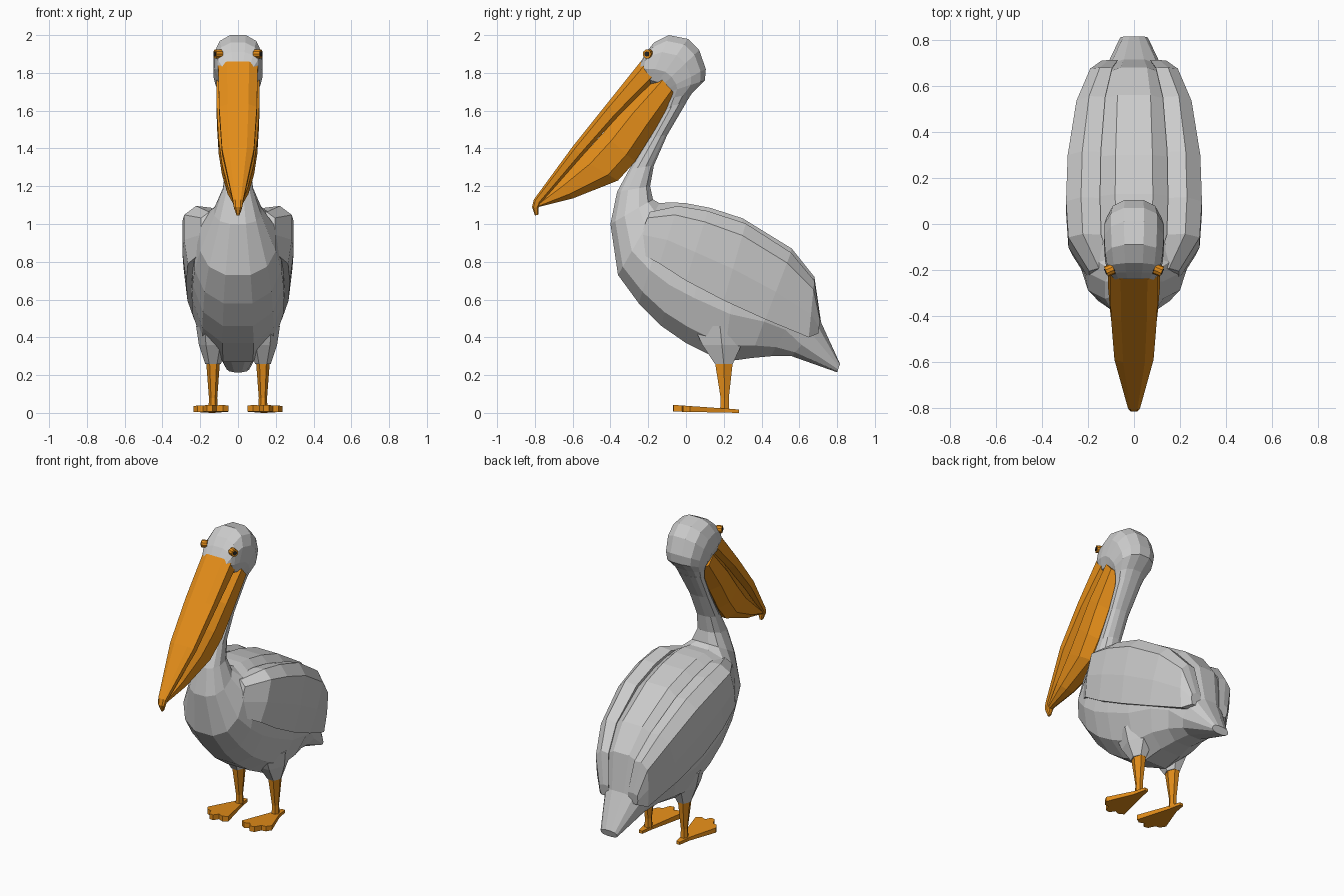
import bpy, bmesh, math
from mathutils import Vector


def material(name, rgb):
    m = bpy.data.materials.new(name)
    m.diffuse_color = (*rgb, 1)
    return m


ORANGE = material("orange", (0.78, 0.27, 0.01))
DARK = material("dark", (0.02, 0.02, 0.02))


def loft(name, rings, mat=None):
    """Skin closed rings of equal point count and cap both ends."""
    bm = bmesh.new()
    loops = [[bm.verts.new(p) for p in r] for r in rings]
    n = len(loops[0])
    for a, b in zip(loops, loops[1:]):
        for i in range(n):
            j = (i + 1) % n
            bm.faces.new((a[i], a[j], b[j], b[i]))
    bm.faces.new(loops[0][::-1])
    bm.faces.new(loops[-1])
    bmesh.ops.recalc_face_normals(bm, faces=bm.faces)
    me = bpy.data.meshes.new(name)
    bm.to_mesh(me)
    bm.free()
    ob = bpy.data.objects.new(name, me)
    bpy.context.collection.objects.link(ob)
    if mat:
        me.materials.append(mat)
    return ob


def section(by, bz, ty, tz, w, n=12, e=2.4):
    """Rounded-box ring between a bottom and a top point, w = half width."""
    mid = Vector((0, (by + ty) / 2, (bz + tz) / 2))
    up = Vector((0, (ty - by) / 2, (tz - bz) / 2))
    k = math.cos(math.pi / n) ** (2 / e)
    pts = []
    for i in range(n):
        a = 2 * math.pi * (i + 0.5) / n
        u, v = (math.copysign(abs(f) ** (2 / e), f) / k for f in (math.cos(a), math.sin(a)))
        pts.append(mid + up * v + Vector((w * u, 0, 0)))
    return pts


def mirrored(ob):
    ob.modifiers.new("mirror", 'MIRROR')
    return ob


# Body and neck: bottom y, z, top y, z, half width
body = [
    (0.80, 0.215, 0.815, 0.26, 0.06), (0.56, 0.30, 0.715, 0.48, 0.13),
    (0.45, 0.30, 0.68, 0.72, 0.17), (0.34, 0.29, 0.56, 0.87, 0.215),
    (0.20, 0.27, 0.30, 1.03, 0.24), (0.0, 0.37, 0.13, 1.085, 0.245),
    (-0.13, 0.46, 0.0, 1.11, 0.24), (-0.25, 0.58, -0.08, 1.115, 0.23),
    (-0.36, 0.73, -0.14, 1.11, 0.20), (-0.40, 1.0, -0.175, 1.13, 0.125),
    (-0.365, 1.17, -0.19, 1.20, 0.08), (-0.30, 1.29, -0.17, 1.31, 0.065),
    (-0.195, 1.46, -0.10, 1.47, 0.065), (-0.10, 1.64, 0.0, 1.64, 0.08)]
loft("body_and_neck", [section(*s) for s in body])

# Head: rings fan around the base of the bill
head = [
    (-0.12, 1.61, -0.02, 1.61, 0.075), (-0.11, 1.66, 0.03, 1.69, 0.09),
    (-0.12, 1.69, 0.10, 1.76, 0.11), (-0.13, 1.70, 0.105, 1.82, 0.12),
    (-0.15, 1.71, 0.07, 1.92, 0.13), (-0.17, 1.72, 0.01, 1.98, 0.13),
    (-0.20, 1.73, -0.09, 2.0, 0.125), (-0.22, 1.75, -0.17, 1.96, 0.115),
    (-0.23, 1.78, -0.21, 1.91, 0.105), (-0.24, 1.80, -0.25, 1.84, 0.08)]
loft("head", [section(*s) for s in head])

# Upper bill with hooked tip
upper = [
    (-0.14, 1.78, -0.24, 1.86, 0.105), (-0.36, 1.57, -0.42, 1.635, 0.10),
    (-0.55, 1.36, -0.60, 1.41, 0.085), (-0.77, 1.11, -0.805, 1.13, 0.027),
    (-0.78, 1.085, -0.815, 1.09, 0.022), (-0.78, 1.05, -0.80, 1.045, 0.008)]
loft("upper_bill", [section(*s, n=8, e=3) for s in upper], ORANGE)

# Lower bill with pouch
lower = [
    (-0.05, 1.68, -0.15, 1.79, 0.115), (-0.17, 1.49, -0.32, 1.62, 0.112),
    (-0.27, 1.33, -0.44, 1.48, 0.102), (-0.36, 1.23, -0.56, 1.35, 0.085),
    (-0.60, 1.135, -0.67, 1.225, 0.055), (-0.78, 1.09, -0.78, 1.11, 0.018)]
loft("bill_pouch", [section(*s, n=8) for s in lower], ORANGE)

# Folded wings: top y, z, bottom y, z, outer x
wing = [
    (-0.19, 1.07, -0.27, 0.86, 0.195), (-0.04, 1.105, -0.14, 0.79, 0.285),
    (0.12, 1.08, 0.0, 0.70, 0.295), (0.32, 1.015, 0.20, 0.595, 0.288),
    (0.56, 0.86, 0.42, 0.495, 0.25), (0.68, 0.71, 0.65, 0.40, 0.19),
    (0.712, 0.50, 0.70, 0.42, 0.14)]
across = [(0.06, 0.5), (0.03, 0.78), (0.18, 1), (0.6, 1), (1, 0.93), (0.97, 0.55)]
mirrored(loft("wings", [
    [(x * f, ty + (by - ty) * t, tz + (bz - tz) * t) for t, f in across]
    for ty, tz, by, bz, x in wing]))


# Thighs and legs: tapered six-sided columns (y, z, radius x, radius y)
def column(name, stations, mat=None):
    return mirrored(loft(name, [
        [(0.132 + rx * math.cos(i * math.pi / 3), y + ry * math.sin(i * math.pi / 3), z)
         for i in range(6)] for y, z, rx, ry in stations], mat))


column("thighs", [(0.20, 0.26, 0.042, 0.055), (0.19, 0.36, 0.075, 0.12), (0.18, 0.46, 0.09, 0.16)])
column("legs", [(0.205, 0.015, 0.024, 0.028), (0.205, 0.08, 0.022, 0.025),
                (0.20, 0.29, 0.038, 0.058)], ORANGE)

# Webbed feet with three scalloped toes
foot = [(0.125, 0.28), (0.15, 0.28), (0.165, 0.20), (0.235, 0.02), (0.215, -0.015),
        (0.185, -0.02), (0.165, -0.065), (0.135, -0.07), (0.115, -0.035),
        (0.08, -0.05), (0.05, -0.03), (0.11, 0.20)]
mirrored(loft("feet", [[(x, y, z + (0.28 - y) * s) for x, y in foot]
                       for z, s in ((0.0, 0.02), (0.018, 0.07))], ORANGE))


# Eyes: orange ring discs with dark pupils
def eye(name, r, depth, mat):
    for side in (-1, 1):
        bpy.ops.mesh.primitive_cylinder_add(
            vertices=10, radius=r, depth=depth, location=(side * 0.105, -0.2, 1.9),
            rotation=(0, math.pi / 2, -side * 0.4))
        ob = bpy.context.object
        ob.name = name + ("_right" if side > 0 else "_left")
        ob.data.materials.append(mat)


eye("eye_ring", 0.024, 0.036, ORANGE)
eye("pupil", 0.013, 0.044, DARK)
